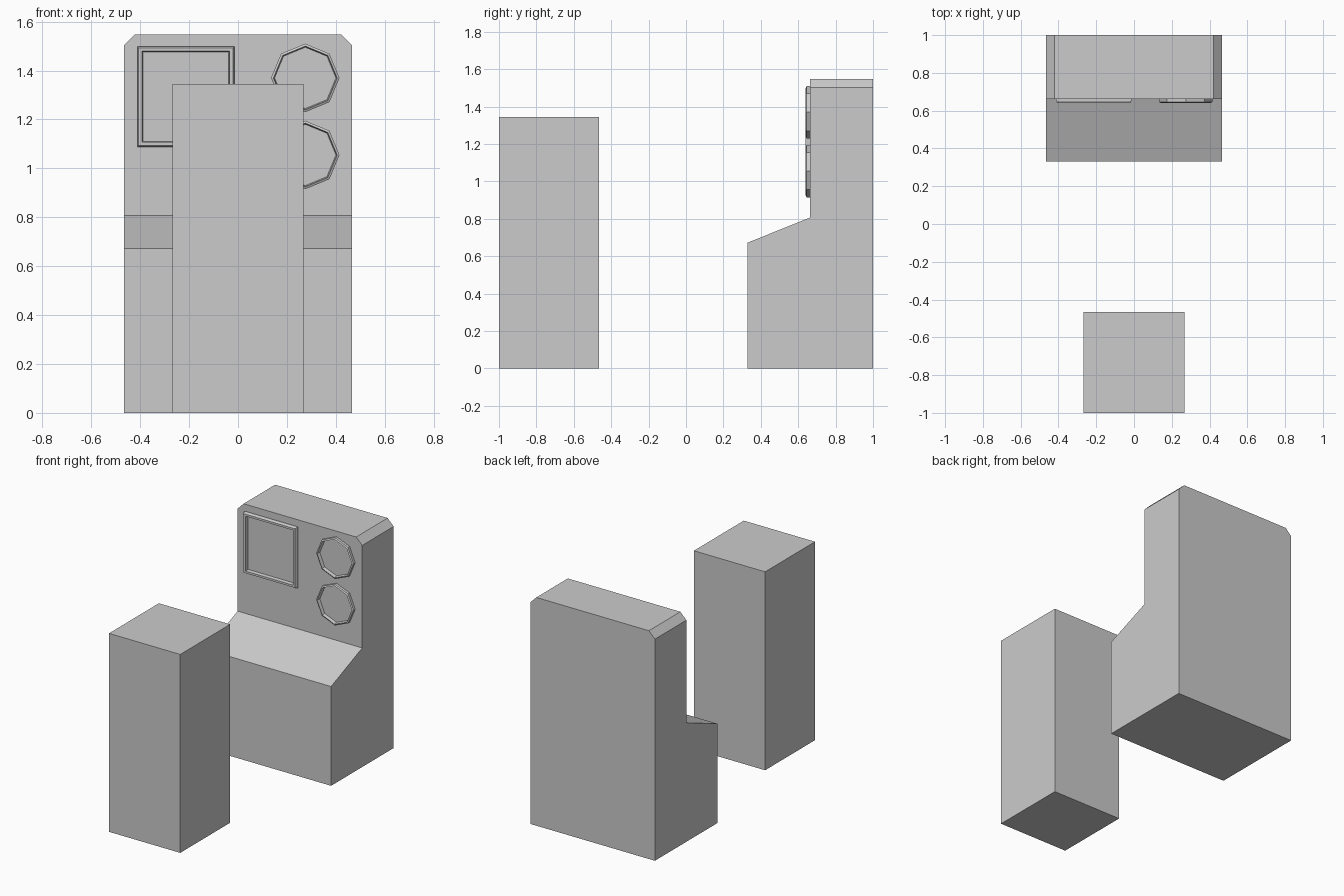
import bpy, bmesh, math

if "Cube" in bpy.data.objects:
    bpy.data.objects.remove(bpy.data.objects["Cube"])

grey = bpy.data.materials.new("plain grey")
grey.use_nodes = True
grey.diffuse_color = (0.6, 0.6, 0.6, 1)
grey.node_tree.nodes["Principled BSDF"].inputs["Base Color"].default_value = (0.6, 0.6, 0.6, 1)


def finish(name, bm):
    bmesh.ops.recalc_face_normals(bm, faces=bm.faces)
    mesh = bpy.data.meshes.new(name)
    bm.to_mesh(mesh)
    bm.free()
    mesh.materials.append(grey)
    obj = bpy.data.objects.new(name, mesh)
    bpy.context.collection.objects.link(obj)
    return obj


def ring(name, outline, cx, cz, profile):
    """Closed trim: sweep (inset, y) points round an outline of unit directions."""
    bm = bmesh.new()
    loops = [[bm.verts.new((cx + sx * (rx - inset), y, cz + sz * (rz - inset)))
              for sx, sz, rx, rz in outline] for inset, y in profile]
    n = len(outline)
    for a, b in zip(loops, loops[1:] + loops[:1]):
        for i in range(n):
            j = (i + 1) % n
            bm.faces.new((a[i], a[j], b[j], b[i]))
    return finish(name, bm)


# Cabinet: side profile extruded across the width, upper side edges chamfered
half = 0.467
profile = [(0.33, 0), (1, 0), (1, 1.547), (0.663, 1.547), (0.663, 0.807), (0.33, 0.673)]
bm = bmesh.new()
side = bm.faces.new([bm.verts.new((-half, y, z)) for y, z in profile])
extruded = bmesh.ops.extrude_face_region(bm, geom=[side])["geom"]
bmesh.ops.translate(bm, vec=(2 * half, 0, 0),
                    verts=[v for v in extruded if isinstance(v, bmesh.types.BMVert)])
bmesh.ops.recalc_face_normals(bm, faces=bm.faces)
top_edges = [e for e in bm.edges if all(v.co.z > 1.5 for v in e.verts)
             and abs(e.verts[0].co.y - e.verts[1].co.y) > 0.1]
bmesh.ops.bevel(bm, geom=top_edges, offset=0.045, segments=1, affect='EDGES')
finish("cabinet", bm)

# Separate front block
bm = bmesh.new()
bmesh.ops.create_cube(bm, size=1)
bmesh.ops.scale(bm, vec=(0.534, 0.534, 1.345), verts=bm.verts)
bmesh.ops.translate(bm, vec=(0, -0.733, 0.6725), verts=bm.verts)
finish("front_block", bm)

# Square panel trim
square = [(sx, sz, 0.199, 0.206) for sx, sz in ((-1, -1), (1, -1), (1, 1), (-1, 1))]
ring("panel_frame", square, -0.213, 1.293,
     [(0, 0.67), (0, 0.652), (0.006, 0.64), (0.02, 0.64), (0.025, 0.67)])

# Octagonal dial trims
octagon = [(math.cos(k * math.pi / 4), math.sin(k * math.pi / 4), 0.14, 0.14) for k in range(8)]
for name, z in (("upper_dial_rim", 1.37), ("lower_dial_rim", 1.055)):
    ring(name, octagon, 0.275, z,
         [(0, 0.67), (0, 0.645), (0.01, 0.64), (0.016, 0.67)])
